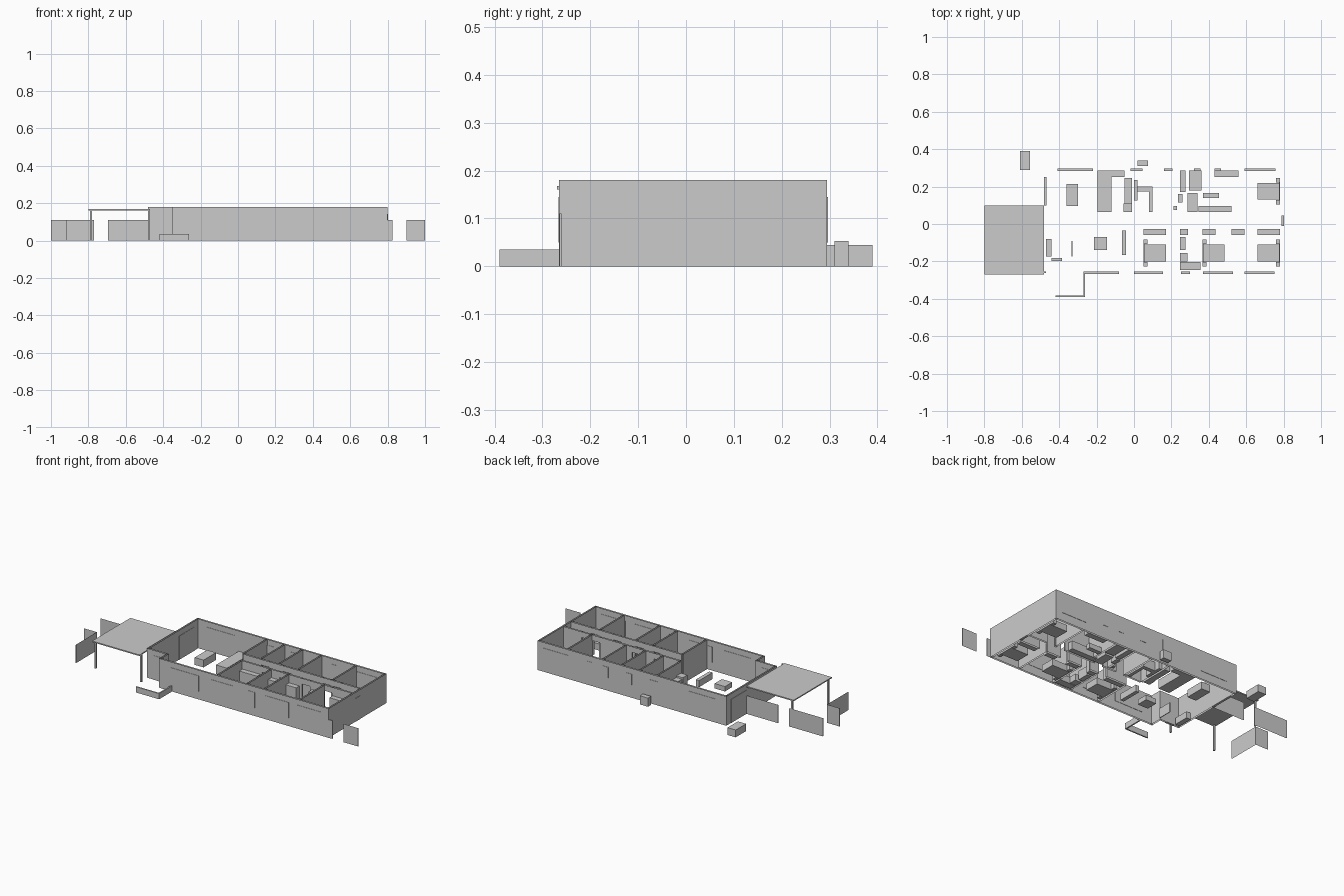
import bpy, bmesh

H = 0.18      # wall height
T = 0.010     # wall thickness


def box(name, x0, x1, y0, y1, z0, z1, caps=True):
    """Box by its limits; caps=False leaves top and bottom open."""
    bm = bmesh.new()
    bmesh.ops.create_cube(bm, size=1)
    for v in bm.verts:
        v.co.x = x1 if v.co.x > 0 else x0
        v.co.y = y1 if v.co.y > 0 else y0
        v.co.z = z1 if v.co.z > 0 else z0
    if not caps:
        bm.normal_update()
        flat = [f for f in bm.faces if abs(f.normal.z) > 0.5]
        bmesh.ops.delete(bm, geom=flat, context='FACES_ONLY')
    me = bpy.data.meshes.new(name)
    bm.to_mesh(me)
    bm.free()
    ob = bpy.data.objects.new(name, me)
    bpy.context.collection.objects.link(ob)
    return ob


def wall(name, axis, pos, a, b, doors=(), t=T):
    """Open-topped wall along an axis, with door gaps under lintels."""
    def piece(n, s, e, z0):
        if axis == 'x':
            box(n, s, e, pos - t / 2, pos + t / 2, z0, H, False)
        else:
            box(n, pos - t / 2, pos + t / 2, s, e, z0, H, False)
    s = a
    for d in doors:
        piece(name, s, d, 0)
        piece(name + "_lintel", d, d + 0.055, 0.145)
        s = d + 0.055
    piece(name, s, b, 0)


def panel(name, axis, pos, a, b, z0, z1):
    """Window or door slab slightly proud of both wall faces."""
    p = T / 2 + 0.002
    if axis == 'x':
        box(name, a, b, pos - p, pos + p, z0, z1)
    else:
        box(name, pos - p, pos + p, a, b, z0, z1)


# outer walls with the recessed entrance at the front left
wall("back_wall", 'x', 0.29, -0.48, 0.80)
wall("front_wall", 'x', -0.26, -0.35, 0.80)
wall("right_wall", 'y', 0.795, -0.265, 0.295)
wall("left_wall", 'y', -0.475, -0.195, 0.295)
wall("entrance_wall", 'x', -0.19, -0.48, -0.35)
wall("entrance_side_wall", 'y', -0.345, -0.265, -0.185)

# windows and outer doors
for a, b in [(-0.27, -0.08), (0.0, 0.156), (0.37, 0.53), (0.59, 0.75)]:
    panel("front_window", 'x', -0.26, a, b, 0.05, 0.145)
panel("front_narrow_window", 'x', -0.26, 0.25, 0.30, 0.05, 0.145)
for a, b, z in [(-0.41, -0.22, 0.05), (-0.02, 0.045, 0.08), (0.16, 0.205, 0.08),
                (0.32, 0.355, 0.08), (0.43, 0.465, 0.08), (0.59, 0.757, 0.05)]:
    panel("back_window", 'x', 0.29, a, b, z, 0.145)
panel("entrance_door", 'x', -0.19, -0.44, -0.385, 0, 0.148)
panel("hall_end_door", 'y', 0.795, -0.01, 0.045, 0, 0.143)
panel("patio_door", 'y', -0.475, 0.10, 0.25, 0, 0.145)

# inner walls: corridor sides and room dividers
wall("corridor_front_wall", 'x', -0.02, 0.04, 0.79, (0.18, 0.30, 0.45, 0.60))
wall("corridor_back_wall", 'x', 0.055, 0.0, 0.79, (0.12, 0.27, 0.54, 0.61))
for x in (0.04, 0.24, 0.358, 0.60):
    wall("front_room_divider", 'y', x, -0.255, -0.025)
for x in (-0.005, 0.115, 0.235, 0.365, 0.60):
    wall("back_room_divider", 'y', x, 0.06, 0.285)

# beds, each with headboard, side tables and pillows
for hx, d, cy in [(0.05, 1, -0.155), (0.365, 1, -0.155), (0.78, -1, -0.155), (0.78, -1, 0.175)]:
    def span(a, b):
        return sorted((hx + d * a, hx + d * b))
    box("bed", *span(0, 0.12), cy - 0.045, cy + 0.045, 0, 0.04)
    box("headboard", *span(0, 0.006), cy - 0.05, cy + 0.05, 0, 0.065)
    for s in (-1, 1):
        c = cy + s * 0.022
        box("pillow", *span(0.006, 0.022), c - 0.016, c + 0.016, 0.04, 0.048)
        c = cy + s * 0.06
        box("side_table", *span(0, 0.022), c - 0.012, c + 0.012, 0, 0.035)

# wardrobes along the corridor
for a, b in [(0.05, 0.17), (0.245, 0.29), (0.365, 0.435), (0.52, 0.59), (0.66, 0.78)]:
    box("wardrobe", a, b, -0.058, -0.027, 0, 0.13)

# loose furniture and fittings: name, x0, x1, y0, y1, height
for n, a, b, c, d, h in [
        ("sideboard", -0.47, -0.44, -0.175, -0.08, 0.04),
        ("low_screen", -0.333, -0.329, -0.175, -0.09, 0.06),
        ("coffee_table", -0.215, -0.145, -0.14, -0.07, 0.03),
        ("media_unit", -0.065, -0.042, -0.165, -0.035, 0.04),
        ("dining_table", -0.36, -0.30, 0.095, 0.215, 0.045),
        ("kitchen_counter_side", -0.195, -0.12, 0.065, 0.285, 0.055),
        ("kitchen_counter_back", -0.12, -0.05, 0.25, 0.285, 0.055),
        ("kitchen_cupboard", -0.05, -0.012, 0.11, 0.245, 0.10),
        ("fridge", -0.055, -0.012, 0.065, 0.11, 0.11),
        ("pantry_shelf", 0.0, 0.02, 0.125, 0.235, 0.08),
        ("utility_counter", 0.02, 0.10, 0.175, 0.20, 0.055),
        ("utility_counter_side", 0.08, 0.10, 0.065, 0.175, 0.055),
        ("small_shelf", 0.21, 0.23, 0.075, 0.095, 0.05),
        ("shower_tray", 0.245, 0.275, 0.17, 0.285, 0.03),
        ("wash_stand", 0.235, 0.26, 0.115, 0.16, 0.05),
        ("bathtub", 0.295, 0.36, 0.18, 0.285, 0.04),
        ("toilet", 0.285, 0.34, 0.065, 0.165, 0.04),
        ("desk", 0.43, 0.56, 0.25, 0.285, 0.05),
        ("stool", 0.37, 0.455, 0.14, 0.167, 0.03),
        ("low_cabinet", 0.345, 0.52, 0.065, 0.097, 0.05),
        ("bath_vanity", 0.245, 0.275, -0.14, -0.07, 0.055),
        ("bath_toilet", 0.245, 0.287, -0.20, -0.155, 0.04),
        ("front_bathtub", 0.245, 0.355, -0.246, -0.203, 0.04)]:
    box(n, a, b, c, d, 0, h)

# covered patio
box("patio_roof", -0.80, -0.48, -0.27, 0.10, 0.161, 0.168)
for x, y, h in [(-0.785, -0.257, 0.161), (-0.785, 0.09, 0.161), (-0.476, -0.258, 0.168)]:
    box("patio_post", x - 0.005, x + 0.005, y - 0.005, y + 0.005, 0, h)

# low garden wall in front of the entrance
box("garden_wall_front", -0.42, -0.262, -0.39, -0.382, 0, 0.035)
box("garden_wall_side", -0.27, -0.262, -0.382, -0.265, 0, 0.035)

# outdoor units behind the house
box("storage_box", -0.61, -0.555, 0.29, 0.39, 0, 0.045)
box("outdoor_unit", 0.02, 0.075, 0.31, 0.34, 0, 0.053)

# fence panels, with gaps for gates
F = 0.002
for a, b, y in [(-1.0, -0.77, 0.10), (-0.695, -0.48, 0.10), (-1.0, -0.915, -0.06),
                (0.80, 0.825, -0.262), (0.90, 1.0, -0.262)]:
    box("fence_panel", a, b, y - F, y + F, 0, 0.11, False)
box("side_fence_panel", -0.915 - F, -0.915 + F, -0.262, -0.06, 0, 0.11, False)
